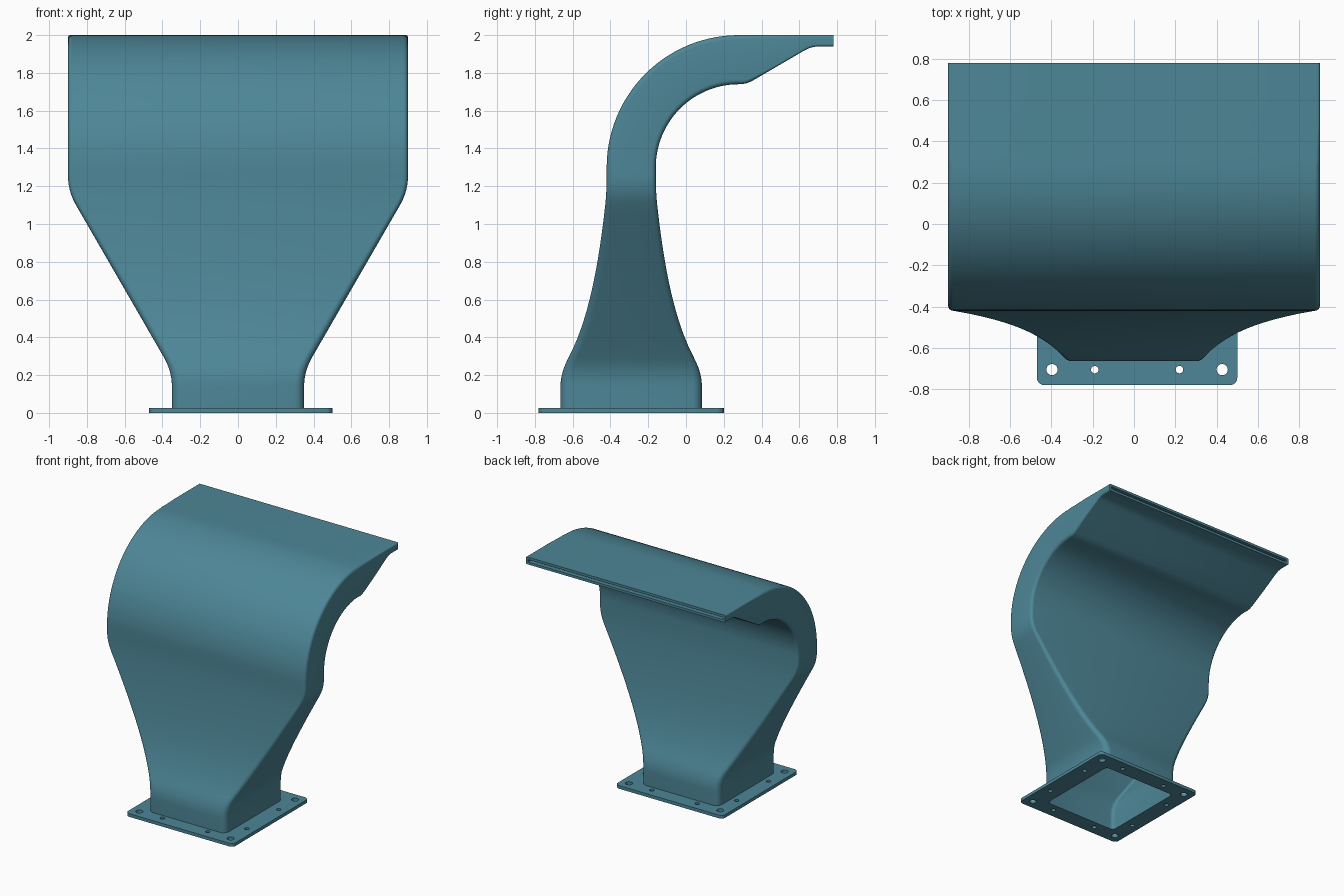
import bpy, bmesh
from math import sin, cos, pi, radians, sqrt
from mathutils import Vector

cube = bpy.data.objects.get("Cube")
if cube:
    bpy.data.objects.remove(cube, do_unlink=True)

COLOR = (0.075, 0.24, 0.31, 1)
mat = bpy.data.materials.new("teal blue")
mat.use_nodes = True
mat.diffuse_color = COLOR
mat.node_tree.nodes["Principled BSDF"].inputs["Base Color"].default_value = COLOR

MID_Y = -0.29      # centre of the base in y
WALL = 0.02
PLATE_H = 0.026


def rounded_rect(hx, hy, r, steps=6):
    """Counter-clockwise outline of a rectangle with rounded corners."""
    pts = []
    for i, (sx, sy) in enumerate(((1, 1), (-1, 1), (-1, -1), (1, -1))):
        for k in range(steps + 1):
            a = (i + k / steps) * pi / 2
            pts.append((sx * (hx - r) + r * cos(a), sy * (hy - r) + r * sin(a)))
    return pts


def activate(obj):
    bpy.ops.object.select_all(action='DESELECT')
    obj.select_set(True)
    bpy.context.view_layer.objects.active = obj


# Flaring half width: two fillets joined by a 30 degree slope
FILLET, Z0, Z1 = 0.3, 0.14, 1.254


def half_width(z):
    if z < Z0:
        return 0.35
    if z < Z0 + FILLET / 2:
        return 0.35 + FILLET - sqrt(FILLET ** 2 - (z - Z0) ** 2)
    if z < Z1 - FILLET / 2:
        return 0.39 + 0.47 * (z - 0.29) / 0.814
    if z < Z1:
        return 0.9 - FILLET + sqrt(FILLET ** 2 - (Z1 - z) ** 2)
    return 0.9


# Stations along the duct: front point, back point, half width, corner radius
stations = []
levels = [PLATE_H, Z0] + [Z0 + 0.025 * i for i in range(1, 7)]
levels += [0.29 + 0.814 * i / 16 for i in range(1, 17)]
levels += [Z1 - 0.025 * i for i in range(5, -1, -1)]
for z in levels:
    w = half_width(z)
    t = (w - 0.35) / 0.55
    depth = (0.131 - 0.014 * t) / w      # nearly constant flow area
    stations.append(((MID_Y - depth, z), (MID_Y + depth, z), w, 0.05 - 0.025 * t))

# Quarter turn over the top
CY, CZ, R_OUT, R_IN = 0.28, 1.3, 0.70, 0.44
for i in range(29):
    a = radians(90 * i / 28)
    stations.append(((CY - R_OUT * cos(a), CZ + R_OUT * sin(a)),
                     (CY - R_IN * cos(a), CZ + R_IN * sin(a)), 0.9, 0.025))

# Tapering lip
for y, z in ((0.30, 1.741), (0.325, 1.746), (0.355, 1.76), (0.48, 1.833), (0.61, 1.909),
             (0.635, 1.923), (0.66, 1.934), (0.69, 1.94), (0.78, 1.94)):
    stations.append(((y, 2.0), (y, z), 0.9, 0.012 if y > 0.4 else 0.02))


def ring(bm, station, inset):
    front, back, w, r = station
    f, b = Vector((0, *front)), Vector((0, *back))
    mid, axis = (f + b) / 2, (f - b).normalized()
    outline = rounded_rect(w - inset, (f - b).length / 2 - inset, max(r - inset, 0.005))
    return [bm.verts.new(mid + axis * v + Vector((u, 0, 0))) for u, v in outline]


def bridge(bm, a, b):
    n = len(a)
    for i in range(n):
        j = (i + 1) % n
        bm.faces.new((a[i], a[j], b[j], b[i]))


# Hollow spout: outer skin, inner skin and the rims at both openings
bm = bmesh.new()
outer = [ring(bm, s, 0) for s in stations]
inner = [ring(bm, s, WALL) for s in stations]
for skin in (outer, inner):
    for a, b in zip(skin, skin[1:]):
        bridge(bm, a, b)
bridge(bm, outer[0], inner[0])
bridge(bm, outer[-1], inner[-1])
bmesh.ops.recalc_face_normals(bm, faces=bm.faces)
mesh = bpy.data.meshes.new("spout")
bm.to_mesh(mesh)
bm.free()
spout = bpy.data.objects.new("spout", mesh)
bpy.context.collection.objects.link(spout)
mesh.materials.append(mat)
activate(spout)
bpy.ops.object.shade_smooth_by_angle(angle=radians(35))

# Mounting flange: filled outline with the duct opening and bolt holes
curve = bpy.data.curves.new("mounting_flange", 'CURVE')
curve.dimensions = '2D'
curve.fill_mode = 'BOTH'
curve.extrude = PLATE_H / 2
PLATE_X = 0.015


def add_loop(points, cx=0.0, cy=0.0):
    spline = curve.splines.new('POLY')
    spline.points.add(len(points) - 1)
    for p, (x, y) in zip(spline.points, points):
        p.co = (x + cx, y + cy, 0, 1)
    spline.use_cyclic_u = True


def add_hole(x, y, r):
    add_loop([(r * cos(k * pi / 12), r * sin(k * pi / 12)) for k in range(24)],
             PLATE_X + x, y)


add_loop(rounded_rect(0.485, 0.49, 0.035), PLATE_X)
base_depth = (stations[0][1][0] - stations[0][0][0]) / 2
add_loop(rounded_rect(0.35 - WALL, base_depth - WALL, 0.03))
for sx in (-1, 1):
    for sy in (-1, 1):
        add_hole(sx * 0.412, sy * 0.415, 0.027)
        add_hole(sx * 0.205, sy * 0.415, 0.018)
        add_hole(sx * 0.412, sy * 0.205, 0.018)

flange = bpy.data.objects.new("mounting_flange", curve)
flange.location = (0, MID_Y, PLATE_H / 2)
bpy.context.collection.objects.link(flange)
activate(flange)
bpy.ops.object.convert(target='MESH')
flange = bpy.context.view_layer.objects.active
bm = bmesh.new()
bm.from_mesh(flange.data)
bmesh.ops.remove_doubles(bm, verts=bm.verts, dist=0.0001)
bmesh.ops.recalc_face_normals(bm, faces=bm.faces)
bm.to_mesh(flange.data)
bm.free()
flange.data.materials.clear()
flange.data.materials.append(mat)
bpy.ops.object.shade_smooth_by_angle(angle=radians(35))
